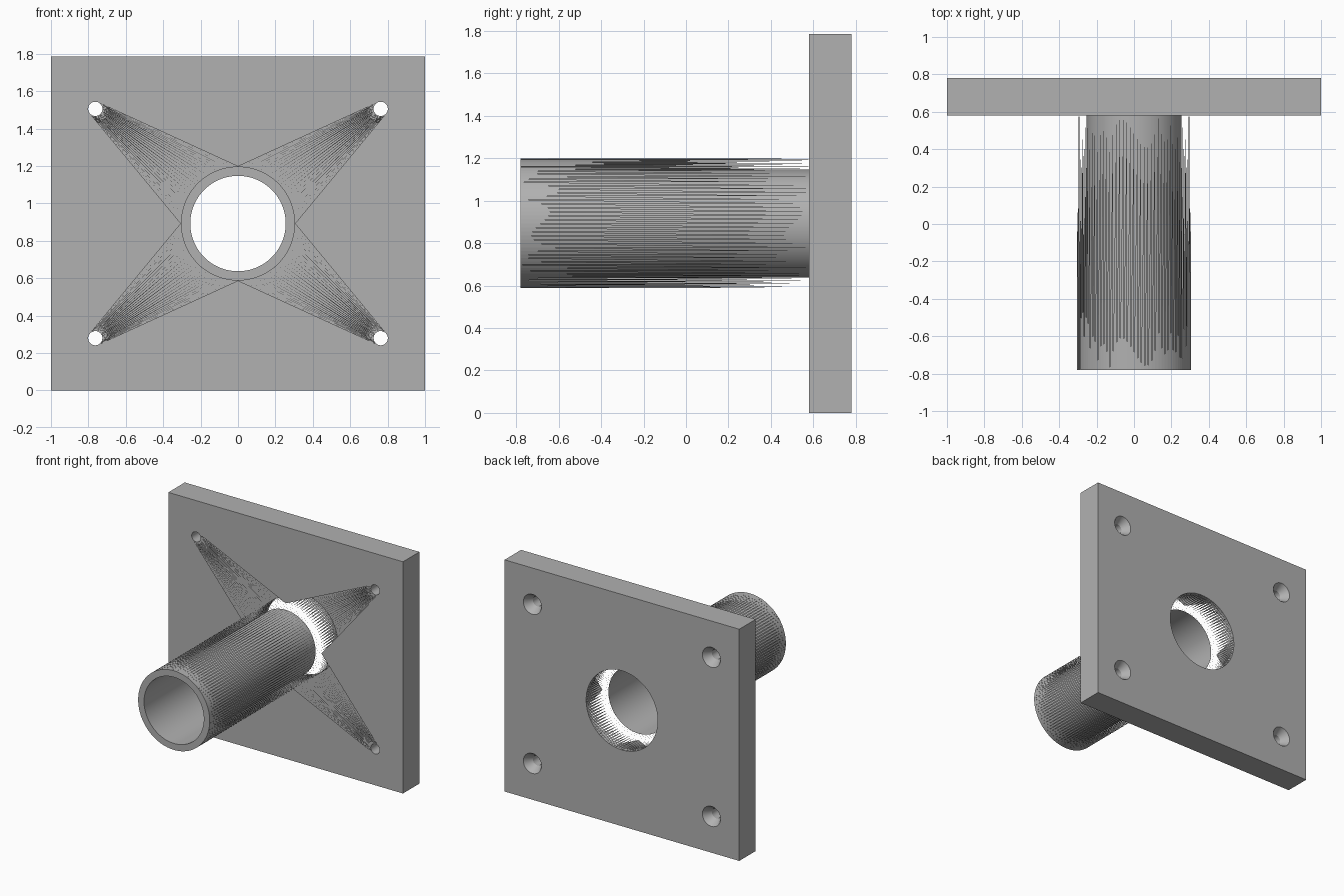
import bpy, bmesh, math
from mathutils import Vector

cube = bpy.data.objects.get("Cube")
if cube:
    bpy.data.objects.remove(cube)

SEG = 100                               # sides of every round part
HALF_H = 0.8925                         # half the plate height, also the tube axis
FRONT, SEAT, BACK = -0.78, 0.58, 0.78   # tube end, plate front, plate back
R_OUT, R_IN = 0.305, 0.255
R_BOLT, R_SINK = 0.038, 0.077
BOLT_X, BOLT_Z = 0.763, 0.613
QUADRANTS = [(sx, sz) for sx in (1, -1) for sz in (1, -1)]

steel = bpy.data.materials.new("steel grey")
steel.use_nodes = True
colour = (0.44, 0.44, 0.44, 1)
steel.diffuse_color = colour
steel.node_tree.nodes["Principled BSDF"].inputs["Base Color"].default_value = colour


def circle(radius, y, cx=0, cz=0, sx=1, sz=1):
    points = []
    for i in range(SEG):
        a = math.tau * i / SEG
        points.append(Vector((sx * (cx + radius * math.cos(a)), y,
                              sz * (cz + radius * math.sin(a)))))
    return points


def bolt(radius, y, sx, sz):
    return circle(radius, y, BOLT_X, BOLT_Z, sx, sz)


def rectangle(y):
    return [Vector((x, y, z * HALF_H)) for x, z in ((-1, -1), (1, -1), (1, 1), (-1, 1))]


def face(bm, points):
    bm.faces.new([bm.verts.new(p) for p in points])


def skin(bm, a, b):
    for i in range(len(a)):
        j = (i + 1) % len(a)
        face(bm, (a[i], a[j], b[j], b[i]))


def slivers(bm, base, tips):
    # narrow triangles standing on one ring and ending in points on the other
    for i in range(len(base)):
        face(bm, (base[i], base[(i + 1) % len(base)], tips[i]))


def fill(bm, loops, normal):
    edges = []
    for loop in loops:
        verts = [bm.verts.new(p) for p in loop]
        edges += [bm.edges.new((verts[i - 1], verts[i])) for i in range(len(verts))]
    bmesh.ops.triangle_fill(bm, use_beauty=True, use_dissolve=False,
                            edges=edges, normal=normal)


def finish(bm, name):
    bmesh.ops.remove_doubles(bm, verts=bm.verts[:], dist=1e-5)
    bmesh.ops.recalc_face_normals(bm, faces=bm.faces[:])
    bmesh.ops.translate(bm, verts=bm.verts[:], vec=(0, 0, HALF_H))
    mesh = bpy.data.meshes.new(name)
    bm.to_mesh(mesh)
    bm.free()
    mesh.materials.append(steel)
    obj = bpy.data.objects.new(name, mesh)
    bpy.context.collection.objects.link(obj)
    bpy.ops.object.select_all(action='DESELECT')
    obj.select_set(True)
    bpy.context.view_layer.objects.active = obj
    bpy.ops.object.shade_smooth_by_angle(angle=math.radians(30))


# Tube: splintered outer skin, flat end ring and smooth bore
bm = bmesh.new()
outer, inner = circle(R_OUT, FRONT), circle(R_IN, FRONT)
slivers(bm, outer, circle(R_OUT, SEAT))
skin(bm, outer, inner)
skin(bm, inner, circle(R_IN, SEAT))
finish(bm, "tube")

# Plate: rim, back face with its holes
bm = bmesh.new()
skin(bm, rectangle(SEAT), rectangle(BACK))
back_holes = [circle(R_OUT, BACK)] + [bolt(R_SINK, BACK, *q) for q in QUADRANTS]
fill(bm, [rectangle(BACK)] + back_holes, (0, 1, 0))

# Centre hole wall, splintered towards the front
slivers(bm, circle(R_OUT, BACK), circle(R_OUT, SEAT))

# Bolt holes with countersinks at the back
for q in QUADRANTS:
    neck = bolt(R_BOLT, BACK - 0.06, *q)
    skin(bm, bolt(R_SINK, BACK, *q), neck)
    skin(bm, neck, bolt(R_BOLT, SEAT, *q))

# Front face around a four-pointed star whose tips wrap the bolt holes
START, END = 31, 90                     # tangent points on each bolt circle
star = []
for sx, sz in ((1, 1), (-1, 1), (-1, -1), (1, -1)):
    hole = bolt(R_BOLT, SEAT, sx, sz)
    tip = [hole[i % SEG] for i in range(END, SEG + START + 1)]
    if sx * sz > 0:
        star += [Vector((sx * R_OUT, SEAT, 0))] + tip
    else:
        star += [Vector((0, SEAT, sz * R_OUT))] + tip[::-1]
fill(bm, [rectangle(SEAT), star], (0, -1, 0))

# Fans of slivers from each bolt hole to the centre hole
for sx, sz in QUADRANTS:
    hole = bolt(R_BOLT, SEAT, sx, sz)
    rim = circle(R_OUT, SEAT, 0, 0, sx, sz)
    quarter = SEG // 4
    for i in range(START, END):
        t = (i - START) / (END - START - 1)
        face(bm, (hole[i], hole[i + 1], rim[round(quarter * (1 - t))]))
finish(bm, "mounting_plate")
